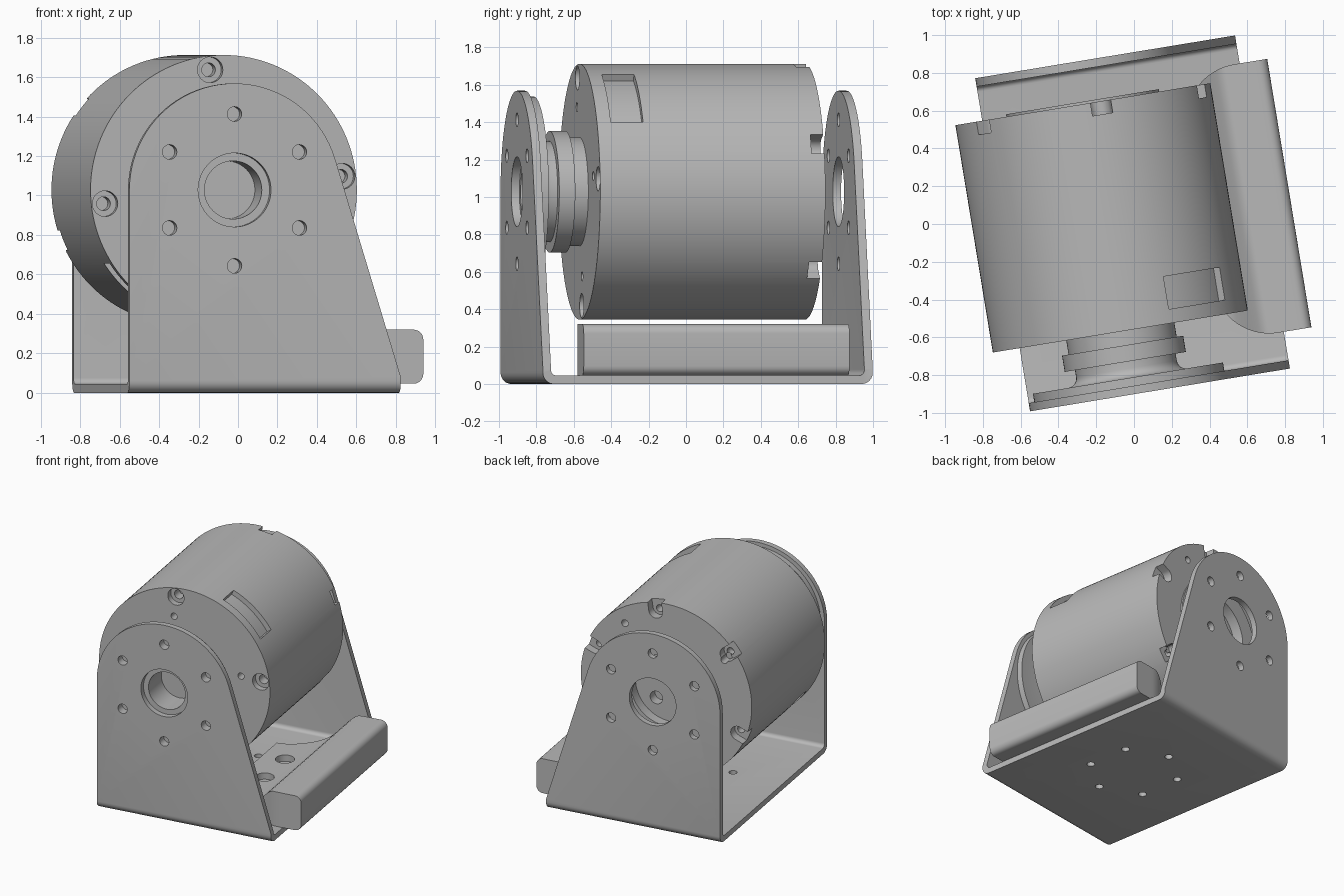
import bpy, bmesh, math
from mathutils import Matrix

if "Cube" in bpy.data.objects:
    bpy.data.objects.remove(bpy.data.objects["Cube"])

TURN = math.radians(9.35)      # whole assembly is turned about z
CX, CZ = -0.164, 1.028         # motor axis
R = 0.684                      # motor radius
parts = []

grey = bpy.data.materials.new("machined_grey")
grey.use_nodes = True
color = (0.48, 0.48, 0.48, 1)
grey.diffuse_color = color
grey.node_tree.nodes["Principled BSDF"].inputs["Base Color"].default_value = color


def polar(r, deg):
    a = math.radians(deg)
    return CX + r * math.cos(a), CZ + r * math.sin(a)


def circle(center, r, n=32):
    return [(center[0] + r * math.cos(math.tau * i / n),
             center[1] + r * math.sin(math.tau * i / n)) for i in range(n)]


def rect(x0, x1, z0, z1):
    return [(x0, z0), (x1, z0), (x1, z1), (x0, z1)]


def finish(name, bm):
    bmesh.ops.recalc_face_normals(bm, faces=bm.faces)
    mesh = bpy.data.meshes.new(name)
    bm.to_mesh(mesh)
    bm.free()
    obj = bpy.data.objects.new(name, mesh)
    bpy.context.collection.objects.link(obj)
    mesh.materials.append(grey)
    return obj


def prism(name, outlines, a, b, upright=False, bend=0):
    """Extrude outlines along y (or along z when upright); bend rounds the low cross edges."""
    bm = bmesh.new()
    for pts in outlines:
        ends = [[bm.verts.new((p, q, d) if upright else (p, d, q)) for p, q in pts] for d in (a, b)]
        bm.faces.new(ends[0])
        bm.faces.new(ends[1])
        for i in range(len(pts)):
            j = (i + 1) % len(pts)
            bm.faces.new((ends[0][i], ends[0][j], ends[1][j], ends[1][i]))
    if bend:
        low = min(v.co.z for v in bm.verts)
        edges = [e for e in bm.edges if all(v.co.z < low + 1e-4 for v in e.verts)
                 and abs(e.verts[0].co.y - e.verts[1].co.y) < 1e-4]
        bmesh.ops.bevel(bm, geom=edges, offset=bend, segments=6, profile=0.5, affect='EDGES')
    return finish(name, bm)


def lathe(name, profile, n=96):
    """Spin (radius, y) points around the motor axis."""
    bm = bmesh.new()
    vs = [bm.verts.new((CX + r, y, CZ)) for r, y in profile]
    edges = [bm.edges.new(pair) for pair in zip(vs, vs[1:])]
    bmesh.ops.spin(bm, geom=vs + edges, cent=(CX, 0, CZ), axis=(0, 1, 0),
                   angle=math.tau, steps=n)
    bmesh.ops.remove_doubles(bm, verts=bm.verts, dist=1e-4)
    return finish(name, bm)


def cut(obj, cutter):
    mod = obj.modifiers.new("cut", 'BOOLEAN')
    mod.operation, mod.solver, mod.object = 'DIFFERENCE', 'EXACT', cutter
    bpy.context.view_layer.objects.active = obj
    bpy.ops.object.modifier_apply(modifier=mod.name)
    bpy.data.objects.remove(cutter)


def drill(obj, outlines, a, b, upright=False):
    cut(obj, prism("cutter", outlines, a, b, upright))


# Bracket: bent sheet with two rounded, tapered cheeks
top_arc = [polar(0.54, 17 + (180 - 17) * i / 40) for i in range(41)]
outline = [(-0.704, 0), (0.69, 0), (0.69, 0.08)] + top_arc
bracket = prism("bracket", [outline], -0.889, 0.898, bend=0.06)
cut(bracket, prism("cutter", [rect(-1, 1, 0.045, 2)], -0.845, 0.853, bend=0.03))
cheek_holes = [circle(polar(0.385, 30 + 60 * k), 0.037) for k in range(6)]
drill(bracket, cheek_holes + [circle((CX, CZ), 0.187, 64)], -1, 1)
base_angles = [math.radians(30 + 60 * k) for k in range(6)]
base_spots = [(0.34 * math.cos(a), 0.34 * math.sin(a)) for a in base_angles]
drill(bracket, [circle(p, 0.03) for p in base_spots], -0.1, 0.1, True)
parts.append(bracket)

# Motor body with a thin raised boss on the back
body = lathe("motor_body", [(0, -0.55), (R, -0.55), (R, 0.67), (0.41, 0.67), (0.41, 0.683), (0, 0.683)], 128)
screws = [6.5 + 90 * k for k in range(4)]
drill(body, [circle(polar(0.613, a), 0.065) for a in screws], -0.6, -0.50)
drill(body, [circle(polar(0.613, a), 0.035) for a in screws]
      + [circle(polar(0.46, a + 4), 0.025) for a in screws], -0.6, -0.42)

# Curved pockets on opposite sides of the body
pockets = []
for start in (33, 213):
    sweep = [start + 33.5 * i / 12 for i in range(13)]
    pockets.append([polar(0.645, a) for a in sweep] + [polar(0.75, a) for a in reversed(sweep)])
drill(body, pockets, -0.475, -0.30)

# Open screw notches around the back rim
notches = []
for k in range(6):
    turn = Matrix.Rotation(math.radians(22 + 60 * k), 2)
    shape = [(0.615 + 0.055 * math.cos(math.radians(t)), 0.055 * math.sin(math.radians(t)))
             for t in range(90, 271, 15)] + [(0.75, -0.055), (0.75, 0.055)]
    rotated = [(turn[0][0] * x + turn[0][1] * z, turn[1][0] * x + turn[1][1] * z) for x, z in shape]
    notches.append([(CX + x, CZ + z) for x, z in rotated])
drill(body, notches, 0.60, 0.8)
drill(body, [circle(polar(0.61, 22 + 60 * k), 0.028) for k in range(6)], 0.53, 0.8)
drill(body, [circle(polar(0.57, a + 48), 0.027) for a in screws], 0.58, 0.8)

# Recess and bolt holes in the back boss
drill(body, [circle((CX, CZ), 0.28, 64)], 0.60, 0.8)
drill(body, [circle(polar(0.16, 45 + 90 * k), 0.05) for k in range(4)], 0.52, 0.8)
parts.append(body)

# Output hub: flange, waisted neck, mounting disc, blind bore
neck = [(0.27 + 0.05 * (1 - math.sin(t)), -0.75 - 0.05 * (1 - math.cos(t)))
        for t in [math.pi / 2 * (1 - i / 6) for i in range(7)]]
neck = [(0.27 + 0.05 * (1 - math.cos(math.pi / 2 * i / 6)),
         -0.75 - 0.05 * math.sin(math.pi / 2 * i / 6)) for i in range(7)]
hub = lathe("output_hub", [(0, -0.55), (0.29, -0.55), (0.29, -0.626), (0.325, -0.626),
                           (0.325, -0.713), (0.27, -0.713)] + neck
            + [(0.51, -0.80), (0.51, -0.845), (0.147, -0.845), (0.147, -0.63), (0, -0.63)])
drill(hub, cheek_holes, -0.9, -0.80 - 0.02)
parts.append(hub)

# Side bumper: foot under the motor flaring out into a rounded bar
sections = []
for i in range(31):
    u = 0.12 + 0.668 * i / 30
    s = min(max((u - 0.40) / 0.22, 0), 1)
    height = 0.15 + 0.17 * s * s * (3 - 2 * s)
    if u > 0.66:
        half = 0.72
    elif u > 0.38:
        half = 0.42 + math.sqrt(0.09 - (0.66 - u) ** 2)
    else:
        half = 0.37 + 0.157 * ((u - 0.12) / 0.26) ** 2
    sections.append((u, half, 0.046, height))
for i in range(1, 7):
    t = math.pi / 2 * i / 6
    drop = 0.05 * (1 - math.cos(t))
    sections.append((0.788 + 0.05 * math.sin(t), 0.72, 0.046 + drop, 0.32 - drop))
bm = bmesh.new()
rings = [[bm.verts.new((u, 0.028 + y, z)) for y, z in ((-w, lo), (w, lo), (w, hi), (-w, hi))]
         for u, w, lo, hi in sections]
for r0, r1 in zip(rings, rings[1:]):
    for i in range(4):
        j = (i + 1) % 4
        bm.faces.new((r0[i], r0[j], r1[j], r1[i]))
bm.faces.new(rings[0])
bm.faces.new(rings[-1])
bumper = finish("side_bumper", bm)
bolts = [p for p in base_spots if p[0] > 0.1]
drill(bumper, [circle(p, 0.07) for p in bolts], 0.10, 0.4, True)
drill(bumper, [circle(p, 0.03) for p in bolts], 0, 0.4, True)
parts.append(bumper)

# Shade and turn everything into place
for obj in parts:
    bpy.ops.object.select_all(action='DESELECT')
    obj.select_set(True)
    bpy.context.view_layer.objects.active = obj
    bpy.ops.object.shade_smooth_by_angle(angle=math.radians(30))
    obj.rotation_euler.z = TURN
